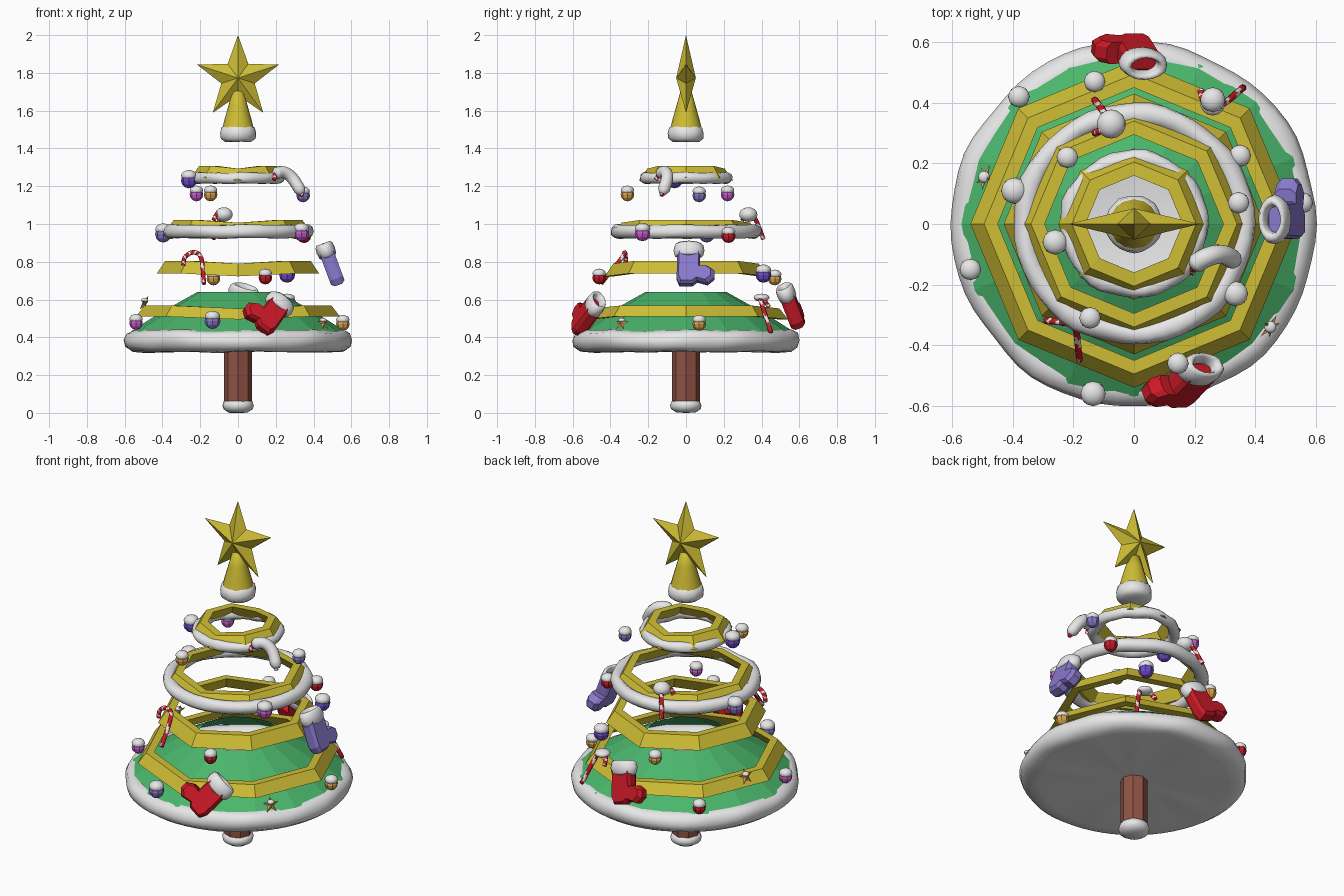
import bpy, bmesh, math
from math import sin, cos, pi
from mathutils import Vector, Matrix

if "Cube" in bpy.data.objects:
    bpy.data.objects.remove(bpy.data.objects["Cube"], do_unlink=True)


def material(name, rgb):
    m = bpy.data.materials.new(name)
    m.use_nodes = True
    m.diffuse_color = (*rgb, 1)
    m.node_tree.nodes["Principled BSDF"].inputs["Base Color"].default_value = (*rgb, 1)
    return m


WHITE = material("snow white", (0.8, 0.8, 0.8))
GOLD = material("gold yellow", (0.62, 0.51, 0.035))
GREEN = material("tree green", (0.07, 0.47, 0.15))
RED = material("red", (0.6, 0.01, 0.02))
LILAC = material("lilac", (0.25, 0.19, 0.6))
VIOLET = material("violet", (0.16, 0.07, 0.62))
PINK = material("magenta", (0.6, 0.11, 0.65))
AMBER = material("amber", (0.72, 0.39, 0.07))
BROWN = material("trunk brown", (0.27, 0.085, 0.06))


def finish(name, bm, mats, smooth=False, matrix=None):
    bmesh.ops.remove_doubles(bm, verts=bm.verts, dist=0.0005)
    bmesh.ops.recalc_face_normals(bm, faces=bm.faces)
    if matrix:
        bm.transform(matrix)
    for f in bm.faces:
        f.smooth = smooth
    me = bpy.data.meshes.new(name)
    bm.to_mesh(me)
    bm.free()
    for m in mats:
        me.materials.append(m)
    ob = bpy.data.objects.new(name, me)
    bpy.context.collection.objects.link(ob)
    return ob


def skin(bm, rings, wrap=False, stripe=None):
    """Join rings of points with quads; stripe(i, j) picks the material."""
    vs = [[bm.verts.new(p) for p in ring] for ring in rings]
    n = len(vs[0])
    for i in range(len(vs) if wrap else len(vs) - 1):
        a, b = vs[i], vs[(i + 1) % len(vs)]
        for j in range(n):
            f = bm.faces.new((a[j], a[(j + 1) % n], b[(j + 1) % n], b[j]))
            if stripe:
                f.material_index = stripe(i, j)
    return vs


def lathe(name, profile, segs, mat, wrap=False, wobble=0, smooth=False, matrix=None):
    bm = bmesh.new()
    rings = []
    for k, (r, z) in enumerate(profile):
        ring = []
        for j in range(segs):
            a = 2 * pi * j / segs
            d = wobble * (sin(5 * a + k) + 0.8 * sin(9 * a + 2) + 0.5 * sin(14 * a - k))
            ring.append((max(r + d * (r > 0.02), 0) * cos(a), max(r + d * (r > 0.02), 0) * sin(a),
                         z + d * 0.6 * (r > 0.02)))
        rings.append(ring)
    skin(bm, rings, wrap)
    return finish(name, bm, [mat], smooth, matrix)


def circle(r, z, minor, n=10, tall=1.0):
    return [(r + minor * cos(2 * pi * k / n), z + tall * minor * sin(2 * pi * k / n)) for k in range(n)]


def tube(name, pts, radius, mats, sides=8, steps=8, stripe=None):
    """Round tube along a smooth path, with closed ends."""
    p = [Vector(q) for q in pts]
    p = [2 * p[0] - p[1]] + p + [2 * p[-1] - p[-2]]
    path = []
    for i in range(1, len(p) - 2):
        a, b, c, d = p[i - 1:i + 3]
        for s in range(steps):
            t = s / steps
            path.append(0.5 * (2 * b + (c - a) * t + (2 * a - 5 * b + 4 * c - d) * t * t
                               + (3 * b - a - 3 * c + d) * t ** 3))
    path.append(p[-2])
    bm = bmesh.new()
    rings, side = [], None
    for i, c in enumerate(path):
        tan = (path[min(i + 1, len(path) - 1)] - path[max(i - 1, 0)]).normalized()
        side = side or tan.orthogonal()
        side = (side - tan * side.dot(tan)).normalized()
        up = tan.cross(side)
        end = min(i, len(path) - 1 - i)
        r = radius * (1 if stripe else min(1, 0.55 + 0.22 * end))
        rings.append([c + r * (side * cos(2 * pi * j / sides) + up * sin(2 * pi * j / sides))
                      for j in range(sides)])
    vs = skin(bm, rings, stripe=stripe)
    bm.faces.new(vs[0])
    bm.faces.new(vs[-1])
    return finish(name, bm, mats, True)


def ball(name, c, r, mat, u=8, v=6, smooth=False, squash=1.0):
    bm = bmesh.new()
    bmesh.ops.create_uvsphere(bm, u_segments=u, v_segments=v, radius=r)
    m = Matrix.Translation(c) @ Matrix.Diagonal((1, 1, squash, 1))
    return finish(name, bm, [mat], smooth, m)


def star(name, big, small, depth, mat, matrix):
    bm = bmesh.new()
    rim = [bm.verts.new(((small if k % 2 else big) * sin(k * pi / 5), 0,
                         (small if k % 2 else big) * cos(k * pi / 5))) for k in range(10)]
    for y in (-depth, depth):
        tip = bm.verts.new((0, y, 0))
        for k in range(10):
            bm.faces.new((rim[k], rim[(k + 1) % 10], tip))
    return finish(name, bm, [mat], False, matrix)


def stocking(name, mat, cuff, toe_dir, up_dir):
    v = Vector(up_dir).normalized()
    u = Vector(toe_dir)
    u = (u - v * u.dot(v)).normalized()
    m = Matrix((u, v, u.cross(v))).transposed().to_4x4()
    m.translation = cuff
    # Boot outline, extruded and rounded
    outline = [(-.06, 0), (.06, 0), (.06, -.1), (.1, -.095), (.135, -.12), (.135, -.16),
               (.1, -.19), (.045, -.175), (.02, -.195), (-.05, -.195), (-.065, -.16)]
    bm = bmesh.new()
    rings = [[(x * s, -.1 + (y + .1) * s, z) for x, y in outline]
             for s, z in ((.85, -.038), (1, -.02), (1, .02), (.85, .038))]
    vs = skin(bm, rings)
    bm.faces.new(vs[0])
    bm.faces.new(vs[-1])
    finish(name, bm, [mat], False, m)
    # Open fluffy cuff
    turn = m @ Matrix.Rotation(-pi / 2, 4, 'X') @ Matrix.Diagonal((1, 0.62, 1, 1))
    lathe(name + "_cuff", circle(.062, 0, .02, 8, 2.0), 16, WHITE, True, .001, True, turn)


# Trunk and snowy foot
lathe("trunk", [(0, .04), (.073, .04), (.073, .36), (0, .36)], 8, BROWN)
lathe("trunk_snow", [(0, 0), (.05, .002), (.078, .02), (.083, .04), (.075, .062), (0, .068)],
      16, WHITE, wobble=.001, smooth=True)

# Green lower tier and its snow base
lathe("green_tier", [(.57, .43), (.46, .50), (.34, .57), (.215, .64)], 16, GREEN)
lathe("snow_base", [(0, .33), (.3, .327), (.5, .322), (.56, .325), (.595, .35), (.603, .385),
                    (.59, .42), (.555, .438), (.51, .43), (.47, .39), (0, .385)],
      64, WHITE, wobble=.004, smooth=True)

# Eight-sided gold garlands
for n, (r, z0, z1) in enumerate([(.54, .51, .568), (.43, .738, .805), (.385, .96, 1.022), (.25, 1.245, 1.308)]):
    ring = lathe(f"gold_garland_{n + 1}", [(r, z0), (r - .045, z1), (r - .09, z1), (r - .05, z0)],
                 8, GOLD, True)
    for vert in ring.data.vertices:      # slight sag at front and back
        if abs(vert.co.x) < .01:
            vert.co.z -= .015

# Snow rolls under the upper garlands
lathe("snow_roll_middle", circle(.362, .96, .037), 48, WHITE, True, .003, True)
lathe("snow_roll_upper", circle(.215, 1.243, .03), 40, WHITE, True, .003, True)

# Tree top with star
lathe("top_cone", [(.09, 1.48), (.075, 1.54), (.05, 1.63), (.03, 1.70), (0, 1.71)], 16, GOLD, smooth=True)
lathe("top_snow", [(0, 1.437), (.07, 1.435), (.092, 1.452), (.095, 1.48), (.088, 1.51), (.07, 1.52)],
      24, WHITE, wobble=.0015, smooth=True)
star("top_star", .227, .093, .052, GOLD, Matrix.Translation((0, 0, 1.773)))

# Snow-capped baubles
baubles = [(-.26, -.06, 1.235, .042, VIOLET), (-.22, .22, 1.16, .036, PINK), (-.145, -.31, 1.16, .036, AMBER),
           (.345, .07, 1.155, .036, LILAC), (-.395, .11, .95, .044, LILAC), (.335, -.23, .955, .042, PINK),
           (.35, .225, .94, .037, RED), (-.13, .47, .715, .036, AMBER), (.145, -.46, .72, .036, RED),
           (.26, .41, .735, .042, VIOLET), (-.54, -.15, .48, .036, PINK), (-.135, -.56, .49, .042, LILAC),
           (.555, .07, .475, .036, AMBER), (-.38, .42, .475, .036, RED)]
for n, (x, y, z, r, mat) in enumerate(baubles):
    ball(f"bauble_{n + 1}", (x, y, z - .004), r, mat)
    ball(f"bauble_snow_{n + 1}", (x, y, z + r * .5), r * .98, WHITE, 12, 8, True, .72)

# Small star ornaments lying against the slope
for n, (x, y, z) in enumerate([(.45, -.34, .475), (-.495, .155, .58)]):
    m = (Matrix.Translation((x, y, z)) @ Matrix.Rotation(math.atan2(y, x) + pi / 2, 4, 'Z')
         @ Matrix.Rotation(-.5, 4, 'X'))
    star(f"star_ornament_{n + 1}", .046, .018, .012, AMBER, m)
    ball(f"star_snow_{n + 1}", (x, y, z + .016), .02, WHITE, 10, 6, True, .6)

# Stockings
stocking("front_stocking", RED, (.22, -.48, .575), (-.85, -.1, .45), (.5, .5, .65))
stocking("left_stocking", LILAC, (.465, .015, .86), (0, 1, 0), (-.35, 0, .94))
stocking("back_stocking", RED, (.03, .53, .635), (-1, .1, 0), (.25, -.35, .9))

# Striped candy canes
canes = [[(-.29, -.32, .78), (-.28, -.32, .825), (-.235, -.325, .85), (-.195, -.34, .82), (-.18, -.45, .685)],
         [(.22, .44, .56), (.23, .41, .6), (.27, .39, .615), (.3, .4, .58), (.36, .45, .425)],
         [(-.13, .3, 1.02), (-.11, .31, 1.055), (-.08, .34, 1.06), (-.1, .37, 1.02), (-.13, .41, .92)],
         [(.19, -.16, 1.235), (.2, -.14, 1.265), (.24, -.11, 1.27), (.29, -.1, 1.24), (.34, -.13, 1.15)]]
for n, pts in enumerate(canes):
    tube(f"candy_cane_{n + 1}", pts, .012, [RED, WHITE], 6, 10,
         lambda i, j: 1 if (i + j) % 6 < 2 else 0)

# Loose snow on the canes
tube("cane_snow_upper", [(.19, -.14, 1.265), (.24, -.11, 1.275), (.29, -.1, 1.24), (.34, -.125, 1.16)],
     .032, [WHITE], 10)
ball("cane_snow_back", (-.075, .33, 1.05), .048, WHITE, 14, 10, True, .8)
ball("cane_snow_side", (.26, .4, .61), .042, WHITE, 14, 10, True, .5)
